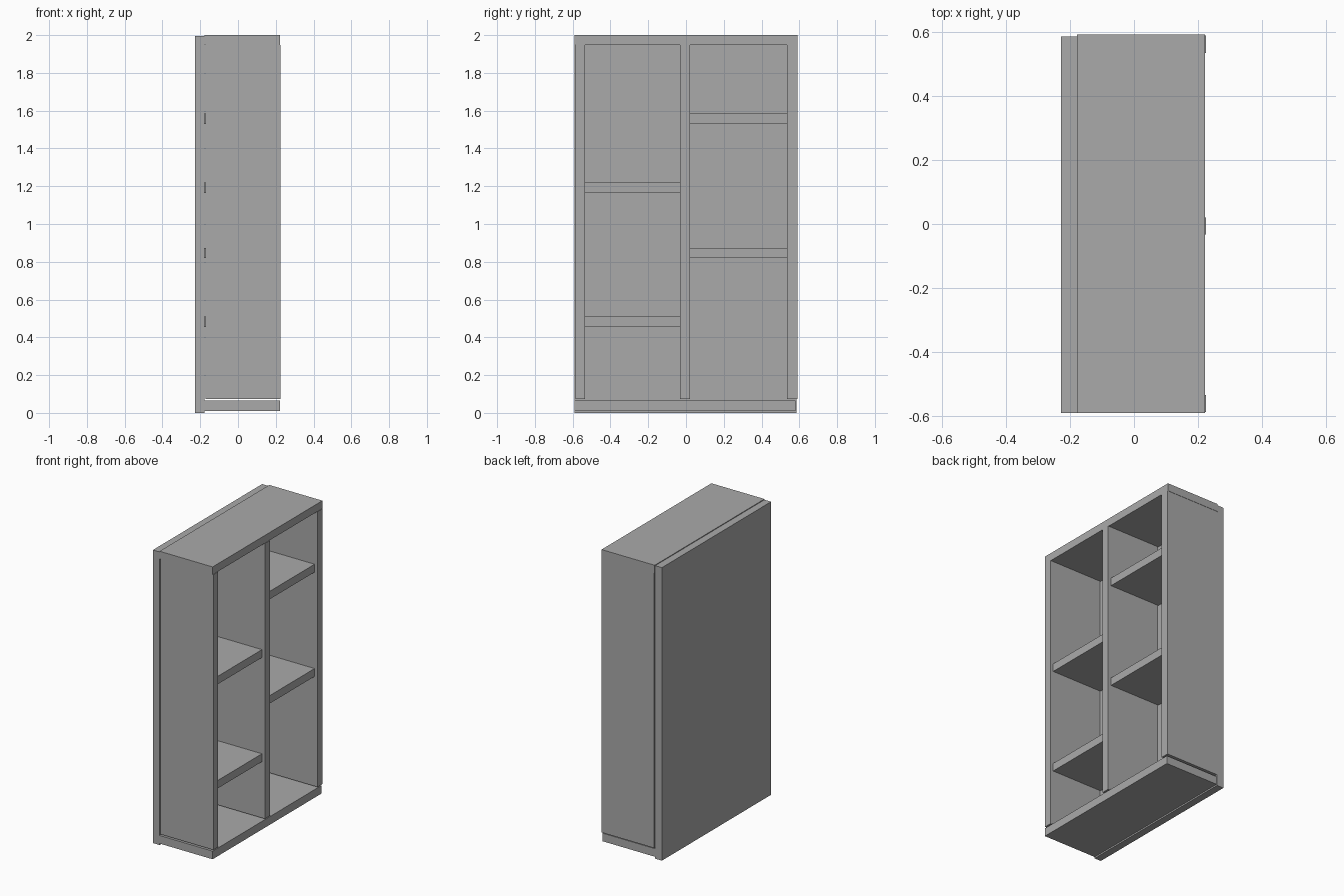
import bpy
from mathutils import Vector

cube = bpy.data.objects.get("Cube")
if cube:
    bpy.data.objects.remove(cube, do_unlink=True)

# Single flat grey finish
GREY = (0.4, 0.4, 0.4, 1)
grey = bpy.data.materials.new("plain grey")
grey.use_nodes = True
grey.diffuse_color = GREY
grey.node_tree.nodes["Principled BSDF"].inputs["Base Color"].default_value = GREY


def board(name, x, y, z):
    """Add a flat board spanning the given (low, high) ranges."""
    low, high = (Vector(c) for c in zip(x, y, z))
    bpy.ops.mesh.primitive_cube_add(size=1, location=(low + high) / 2)
    obj = bpy.context.object
    obj.name = name
    obj.scale = high - low
    bpy.ops.object.transform_apply(location=False, rotation=False, scale=True)
    obj.data.materials.append(grey)
    return obj


THICK = 0.054

# Outer case
board("back_panel", (-0.228, -0.178), (-0.59, 0.585), (0, 1.995))
board("base_board", (-0.178, 0.222), (-0.59, 0.58), (0.01, 0.065))
board("top_board", (-0.178, 0.222), (-0.59, 0.591), (1.947, 2))

# Uprights stand just above the base board, leaving a thin shadow gap
for name, y in (("near_side", (-0.586, -0.534)),
                ("divider", (-0.032, 0.021)),
                ("far_side", (0.534, 0.589))):
    board(name, (-0.173, 0.225), y, (0.073, 1.947))

# Staggered shelves, slightly recessed from the open face
bays = {"near": ((-0.534, -0.032), (0.456, 1.165)),
        "far": ((0.021, 0.534), (0.82, 1.53))}
for bay, (y, heights) in bays.items():
    for level, z in zip(("lower", "upper"), heights):
        board(f"{bay}_{level}_shelf", (-0.178, 0.203), y, (z, z + THICK))
